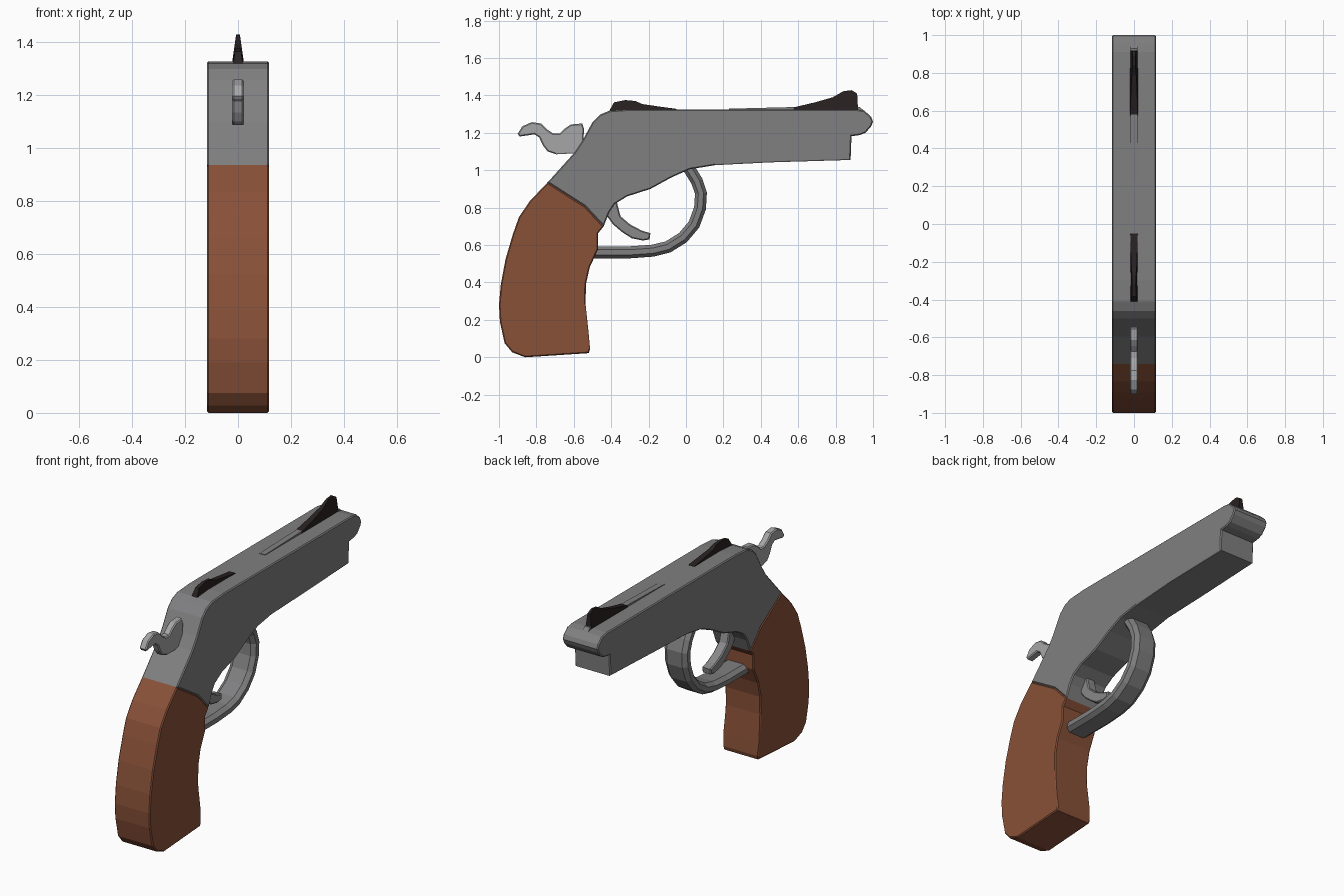
import bpy, bmesh
from mathutils import Vector


def material(name, rgb):
    m = bpy.data.materials.new(name)
    m.diffuse_color = (*rgb, 1)
    return m


STEEL = material("steel grey", (0.215, 0.215, 0.22))
LIGHT = material("light steel", (0.38, 0.38, 0.38))
MID = material("trigger steel", (0.25, 0.25, 0.25))
WOOD = material("brown wood", (0.25, 0.082, 0.04))
DARK = material("dark sight", (0.022, 0.015, 0.015))


def finish(name, bm, mat):
    bmesh.ops.recalc_face_normals(bm, faces=bm.faces)
    me = bpy.data.meshes.new(name)
    bm.to_mesh(me)
    bm.free()
    me.materials.append(mat)
    ob = bpy.data.objects.new(name, me)
    bpy.context.collection.objects.link(ob)
    return ob


def plate(name, pts, half, mat, bevel=0.0, taper=None):
    """Side profile (y, z) extruded across x, with softened rims.
    taper = (z0, z1, scale at z1) thins the plate upward."""
    bm = bmesh.new()
    face = bm.faces.new([bm.verts.new((-half, y, z)) for y, z in pts])
    ext = bmesh.ops.extrude_face_region(bm, geom=[face])
    for v in ext["geom"]:
        if isinstance(v, bmesh.types.BMVert):
            v.co.x = half
    if bevel:
        rims = [e for e in bm.edges
                if abs(e.verts[0].co.x - e.verts[1].co.x) < 1e-5]
        bmesh.ops.bevel(bm, geom=rims, offset=bevel, segments=1,
                        affect='EDGES', clamp_overlap=True)
    if taper:
        z0, z1, s = taper
        for v in bm.verts:
            t = min(max((v.co.z - z0) / (z1 - z0), 0), 1)
            v.co.x *= 1 + (s - 1) * t
    return finish(name, bm, mat)


# Seam shared by the frame and the grip
seam = [(-0.44, 0.70), (-0.54, 0.807), (-0.74, 0.935)]

# Frame and barrel
plate("frame_and_barrel", seam + [
    (-0.595, 1.096), (-0.55, 1.165), (-0.50, 1.257), (-0.46, 1.297),
    (-0.41, 1.318), (-0.30, 1.326), (0.91, 1.326), (0.955, 1.318),
    (0.99, 1.285), (1.0, 1.26), (0.99, 1.235), (0.96, 1.20), (0.93, 1.188),
    (0.885, 1.182), (0.88, 1.055), (0.45, 1.042), (0.155, 1.027),
    (0.02, 1.005), (-0.075, 0.963), (-0.19, 0.90), (-0.315, 0.86),
    (-0.38, 0.82), (-0.41, 0.775)], 0.117, STEEL, 0.006)

# Wooden grip
plate("grip", seam[::-1] + [
    (-0.47, 0.663), (-0.47, 0.578), (-0.515, 0.48), (-0.535, 0.39),
    (-0.537, 0.283), (-0.52, 0.123), (-0.513, 0.045), (-0.52, 0.022),
    (-0.86, 0.0), (-0.93, 0.027), (-0.97, 0.075), (-0.995, 0.19),
    (-1.0, 0.28), (-0.99, 0.39), (-0.965, 0.524), (-0.925, 0.66),
    (-0.893, 0.75), (-0.835, 0.835)], 0.117, WOOD, 0.006)

# Hammer
plate("hammer", [
    (-0.90, 1.195), (-0.875, 1.235), (-0.825, 1.257), (-0.775, 1.25),
    (-0.745, 1.22), (-0.71, 1.197), (-0.675, 1.197), (-0.645, 1.225),
    (-0.615, 1.245), (-0.555, 1.25), (-0.545, 1.22), (-0.55, 1.13),
    (-0.59, 1.09), (-0.64, 1.088), (-0.695, 1.085), (-0.74, 1.10),
    (-0.765, 1.133), (-0.785, 1.175), (-0.81, 1.192), (-0.89, 1.18)],
    0.022, LIGHT, 0.006)

# Trigger
plate("trigger", [
    (-0.375, 0.86), (-0.43, 0.765), (-0.39, 0.71), (-0.34, 0.668),
    (-0.29, 0.636), (-0.23, 0.624), (-0.195, 0.63), (-0.19, 0.663),
    (-0.24, 0.679), (-0.30, 0.711), (-0.35, 0.754), (-0.365, 0.81)],
    0.03, MID, 0.006)

# Sights and the low rib on top of the barrel
plate("front_sight", [
    (0.57, 1.32), (0.58, 1.337), (0.69, 1.363), (0.785, 1.39),
    (0.84, 1.422), (0.885, 1.428), (0.915, 1.41), (0.92, 1.32)],
    0.02, DARK, taper=(1.34, 1.425, 0.35))
plate("rear_sight", [
    (-0.42, 1.30), (-0.385, 1.363), (-0.325, 1.375), (-0.27, 1.37),
    (-0.235, 1.354), (-0.14, 1.34), (-0.05, 1.328), (-0.06, 1.31)],
    0.02, DARK, taper=(1.33, 1.375, 0.45))
plate("top_rib", [
    (0.23, 1.32), (0.23, 1.329), (0.55, 1.337), (0.93, 1.337),
    (0.955, 1.315)], 0.018, STEEL)

# Trigger guard: flattened section swept along a curved path
path = [Vector(p) for p in [
    (-0.50, 0.561), (-0.30, 0.561), (-0.177, 0.57), (-0.096, 0.59),
    (-0.016, 0.64), (0.043, 0.71), (0.075, 0.797), (0.08, 0.877),
    (0.059, 0.94), (0.01, 1.02)]]
section = [(-0.075, -0.014), (-0.05, -0.032), (0.05, -0.032),
           (0.075, -0.014), (0.075, 0.014), (0.05, 0.032),
           (-0.05, 0.032), (-0.075, 0.014)]
bm = bmesh.new()
rings = []
for i, p in enumerate(path):
    d = (path[min(i + 1, len(path) - 1)] - path[max(i - 1, 0)]).normalized()
    n = Vector((-d.y, d.x))
    rings.append([bm.verts.new((x, p.x + n.x * o, p.y + n.y * o))
                  for x, o in section])
for a, b in zip(rings, rings[1:]):
    for k in range(8):
        j = (k + 1) % 8
        bm.faces.new((a[k], a[j], b[j], b[k]))
bm.faces.new(rings[0])
bm.faces.new(rings[-1])
finish("trigger_guard", bm, STEEL)
